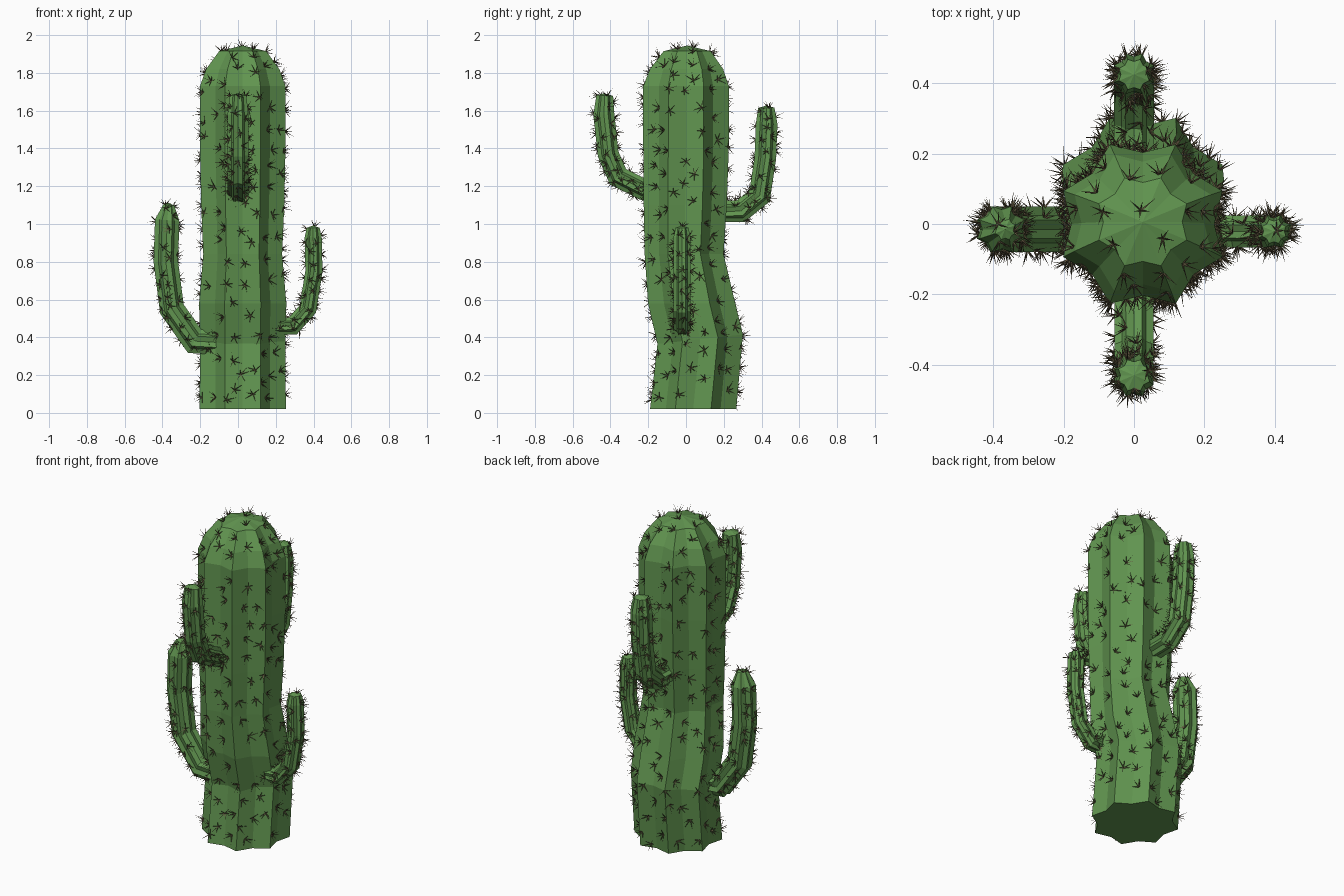
import bpy, bmesh, math, random
from mathutils import Vector

if "Cube" in bpy.data.objects:
    bpy.data.objects.remove(bpy.data.objects["Cube"])

random.seed(4)
X, Y, Z = Vector((1, 0, 0)), Vector((0, 1, 0)), Vector((0, 0, 1))
RIBS = 8


def material(name, rgb):
    m = bpy.data.materials.new(name)
    m.diffuse_color = (*rgb, 1)
    m.use_nodes = True
    m.node_tree.nodes["Principled BSDF"].inputs["Base Color"].default_value = m.diffuse_color
    return m


green = material("cactus_green", (0.12, 0.30, 0.08))
brown = material("spine_brown", (0.12, 0.095, 0.05))


def finish(name, bm, mat):
    bmesh.ops.recalc_face_normals(bm, faces=bm.faces)
    me = bpy.data.meshes.new(name)
    bm.to_mesh(me)
    bm.free()
    me.materials.append(mat)
    ob = bpy.data.objects.new(name, me)
    bpy.context.collection.objects.link(ob)
    return ob


def ribbed_loft(name, rings, tip, inner):
    """Skin star-shaped rings (centre, u, v, radius), close base, end in a tip."""
    bm = bmesh.new()
    n = RIBS * 2
    loops = []
    for c, u, v, r in rings:
        loop = []
        for i in range(n):
            a = math.pi / RIBS * (i + 1)
            k = r * (1 if i % 2 == 0 else inner)
            loop.append(bm.verts.new(c + u * k * math.cos(a) + v * k * math.sin(a)))
        loops.append(loop)
    for a, b in zip(loops, loops[1:]):
        for i in range(n):
            j = (i + 1) % n
            bm.faces.new((a[i], a[j], b[j], b[i]))
    bm.faces.new(loops[0])
    top = bm.verts.new(tip)
    for i in range(n):
        bm.faces.new((loops[-1][i], loops[-1][(i + 1) % n], top))
    return finish(name, bm, green)


def arm(name, d, side_shift, path, r, tip_scale):
    """Bent arm growing in horizontal direction d; path holds (out, z)."""
    side = Z.cross(d)
    pts = [d * o + side * side_shift + Z * z for o, z in path]
    rings = []
    for i, p in enumerate(pts):
        t0 = (p - pts[max(i - 1, 0)]).normalized()
        t1 = (pts[min(i + 1, len(pts) - 1)] - p).normalized()
        t = (t0 + t1).normalized()
        miter = 1 / max(t.dot(t0 if i else t1), 0.8)
        scale = tip_scale if i == len(pts) - 1 else 1
        rings.append((p, side, t.cross(side) * miter, r * scale))
    return ribbed_loft(name, rings, pts[-1] + Z * 0.012, 0.8)


def spines(name, host, count, gap, length):
    """Scatter clusters of thin spikes evenly over a part."""
    me = host.data
    faces = [p for p in me.polygons if p.normal.z > -0.9]
    weights = [p.area for p in faces]
    spots = []
    for _ in range(count * 12):
        if len(spots) >= count:
            break
        f = random.choices(faces, weights)[0]
        c = [me.vertices[i].co for i in f.vertices]
        s, t = random.random(), random.random()
        if len(c) == 4:
            p = c[0].lerp(c[1], s).lerp(c[3].lerp(c[2], s), t)
        else:
            p = c[2].lerp(c[0].lerp(c[1], s), math.sqrt(t))
        if p.z > 0.04 and all((p - q).length > gap for q, _ in spots):
            spots.append((p, f.normal.copy()))
    bm = bmesh.new()
    for p, nrm in spots:
        u = nrm.orthogonal().normalized()
        v = nrm.cross(u)
        start = random.random() * 6.28
        for k in range(6):
            a = start + k * math.tau / 6 + random.uniform(-0.3, 0.3)
            tilt = random.uniform(0.5, 1.15)
            d = nrm * math.cos(tilt) + (u * math.cos(a) + v * math.sin(a)) * math.sin(tilt)
            end = p + d * length * random.uniform(0.8, 1.15)
            end.z = max(end.z, 0)
            e = d.orthogonal().normalized()
            g = d.cross(e)
            base = [bm.verts.new(p - nrm * 0.003 + (e * math.cos(b) + g * math.sin(b)) * 0.0032)
                    for b in (0, 2.094, 4.189)]
            tip = bm.verts.new(end)
            for i in range(3):
                bm.faces.new((base[i], base[(i + 1) % 3], tip))
    return finish(name, bm, brown)


# Trunk: (z, centre y, radius, ring slope)
profile = [(0.02, 0.038, 0.247, 0), (0.39, 0.075, 0.245, 0.11), (0.58, 0.03, 0.25, 0),
           (0.84, -0.01, 0.226, 0), (1.10, -0.004, 0.238, 0), (1.40, 0.0, 0.245, 0),
           (1.73, 0.0, 0.245, 0), (1.82, 0.003, 0.21, 0), (1.915, 0.006, 0.135, 0)]
trunk = ribbed_loft("trunk", [(Vector((0.025, y, z)), X, Y + Z * s, r)
                              for z, y, r, s in profile], Vector((0.025, 0.006, 1.945)), 0.83)
spines("trunk_spines", trunk, 210, 0.07, 0.052)

# Four arms: direction, sideways shift, path, radius, tip scale
arms = {
    "left_arm": (-X, 0.015, [(0.06, 0.37), (0.23, 0.38), (0.35, 0.55), (0.382, 0.80),
                             (0.375, 1.02), (0.366, 1.10)], 0.07, 0.45),
    "right_arm": (X, -0.021, [(0.15, 0.455), (0.29, 0.46), (0.37, 0.55), (0.402, 0.75),
                              (0.398, 0.93), (0.398, 0.98)], 0.049, 0.75),
    "front_arm": (-Y, 0.0, [(0.12, 1.145), (0.22, 1.18), (0.36, 1.25), (0.412, 1.37),
                            (0.435, 1.58), (0.43, 1.68)], 0.06, 0.8),
    "back_arm": (Y, 0.0, [(0.10, 1.065), (0.29, 1.068), (0.39, 1.15), (0.42, 1.35),
                          (0.427, 1.53), (0.425, 1.615)], 0.062, 0.75),
}
for name, (d, shift, path, r, tip) in arms.items():
    ob = arm(name, d, shift, path, r, tip)
    spines(name + "_spines", ob, 58, 0.045, 0.046)
